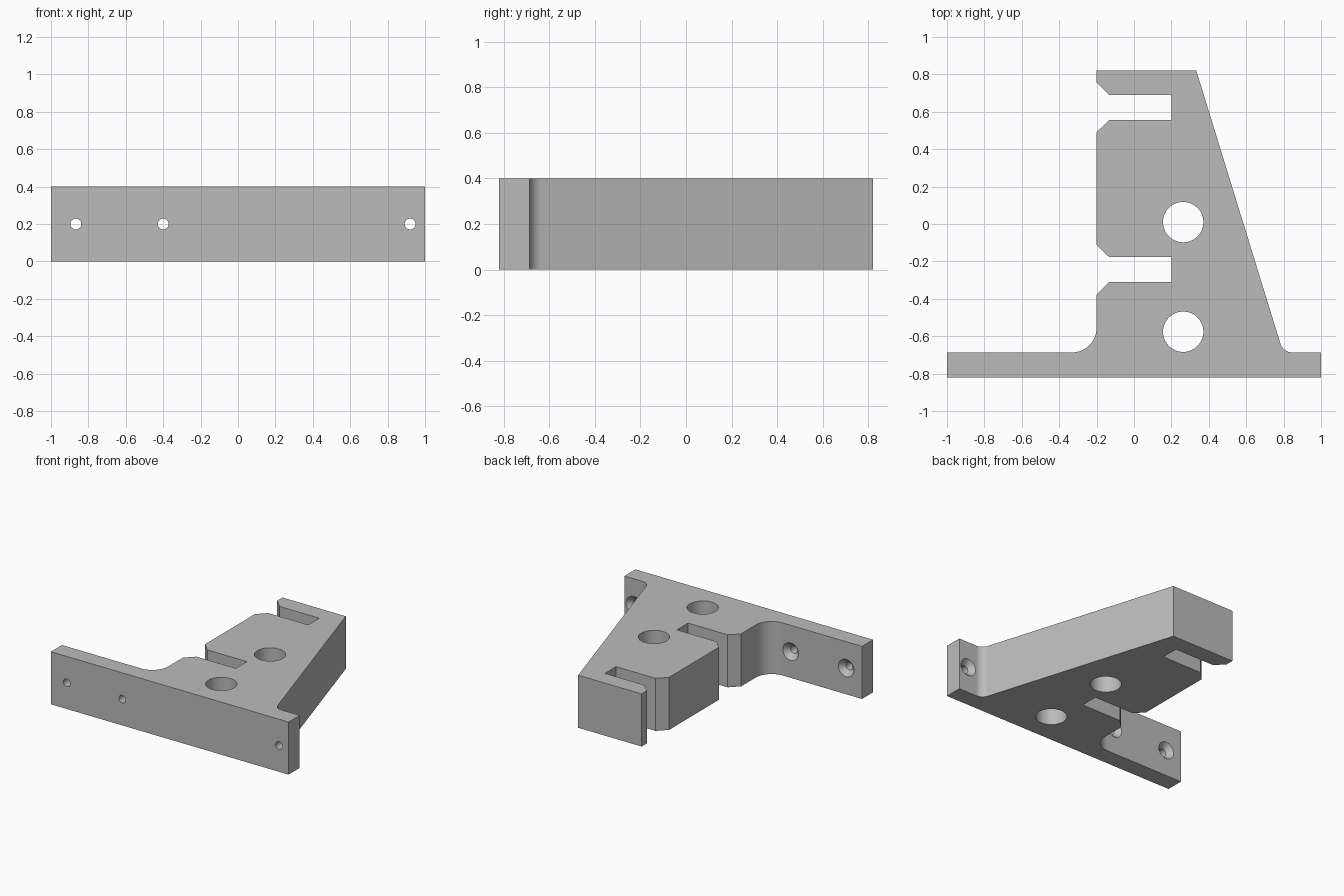
import bpy, bmesh
from math import cos, sin, radians, pi
from mathutils import Matrix

cube = bpy.data.objects.get("Cube")
if cube:
    bpy.data.objects.remove(cube, do_unlink=True)

HEIGHT = 0.4
BACK, FRONT, FLANGE = 0.82, -0.82, -0.687

grey = bpy.data.materials.new("plain grey")
grey.use_nodes = True
colour = (0.5, 0.5, 0.5, 1)
grey.diffuse_color = colour
grey.node_tree.nodes["Principled BSDF"].inputs["Base Color"].default_value = colour


def make_object(name, bm):
    bmesh.ops.recalc_face_normals(bm, faces=bm.faces)
    mesh = bpy.data.meshes.new(name)
    bm.to_mesh(mesh)
    bm.free()
    mesh.materials.append(grey)
    obj = bpy.data.objects.new(name, mesh)
    bpy.context.collection.objects.link(obj)
    return obj


def arc(cx, cy, r, start, end, steps):
    angles = [radians(start + (end - start) * i / steps) for i in range(steps + 1)]
    return [(cx + r * cos(a), cy + r * sin(a)) for a in angles]


def slot(y):
    """Slot open to the left edge, with chamfered mouth, centred on y."""
    return [(-0.2, y + 0.133), (-0.133, y + 0.067), (0.2, y + 0.067),
            (0.2, y - 0.067), (-0.133, y - 0.067), (-0.2, y - 0.133)]


def lathe(name, profile, matrix, sides=48):
    """Closed solid from (radius, z) rings."""
    bm = bmesh.new()
    rings = [[bm.verts.new((r * cos(2 * pi * i / sides), r * sin(2 * pi * i / sides), z))
              for i in range(sides)] for r, z in profile]
    for a, b in zip(rings, rings[1:]):
        for i in range(sides):
            j = (i + 1) % sides
            bm.faces.new((a[i], a[j], b[j], b[i]))
    bm.faces.new(rings[0])
    bm.faces.new(rings[-1])
    bm.transform(matrix)
    cutter = make_object(name, bm)
    cutter.hide_render = True
    return cutter


# Bracket outline: wall flange, fillets, slotted arm and sloping brace edge
outline = [(-1, FRONT), (1, FRONT), (1, FLANGE)]
outline += arc(0.847, FLANGE + 0.067, 0.067, 270, 197.2, 10)
outline += [(0.333, BACK), (-0.2, BACK)]
outline += slot(0.623) + slot(-0.244)
outline += arc(-0.333, FLANGE + 0.133, 0.133, 0, -90, 16)
outline += [(-1, FLANGE)]

bm = bmesh.new()
base = bm.faces.new([bm.verts.new((x, y, 0)) for x, y in outline])
top = bmesh.ops.extrude_face_region(bm, geom=[base])["geom"]
bmesh.ops.translate(bm, vec=(0, 0, HEIGHT),
                    verts=[v for v in top if isinstance(v, bmesh.types.BMVert)])
bracket = make_object("bracket", bm)

# Large vertical holes through the arm
cutters = [lathe("arm_hole_cutter", [(0.108, -0.1), (0.108, HEIGHT + 0.1)],
                 Matrix.Translation((0.263, y, 0))) for y in (0.01, -0.576)]

# Screw holes through the flange, countersunk at the back
screw = [(0.029, -0.2), (0.029, -0.038), (0.066, 0), (0.066, 0.02)]
for x in (-0.867, -0.4, 0.92):
    place = Matrix.Translation((x, FLANGE, HEIGHT / 2)) @ Matrix.Rotation(-pi / 2, 4, 'X')
    cutters.append(lathe("screw_hole_cutter", screw, place, 32))

bpy.ops.object.select_all(action='DESELECT')
bpy.context.view_layer.objects.active = bracket
bracket.select_set(True)
for cutter in cutters:
    mod = bracket.modifiers.new("hole", 'BOOLEAN')
    mod.operation = 'DIFFERENCE'
    mod.solver = 'EXACT'
    mod.object = cutter
    bpy.ops.object.modifier_apply(modifier=mod.name)
    bpy.data.objects.remove(cutter, do_unlink=True)

# Smooth fillets and holes, flat elsewhere
bpy.ops.object.shade_smooth_by_angle(angle=radians(25))
weighted = bracket.modifiers.new("weighted normals", 'WEIGHTED_NORMAL')
weighted.keep_sharp = True
